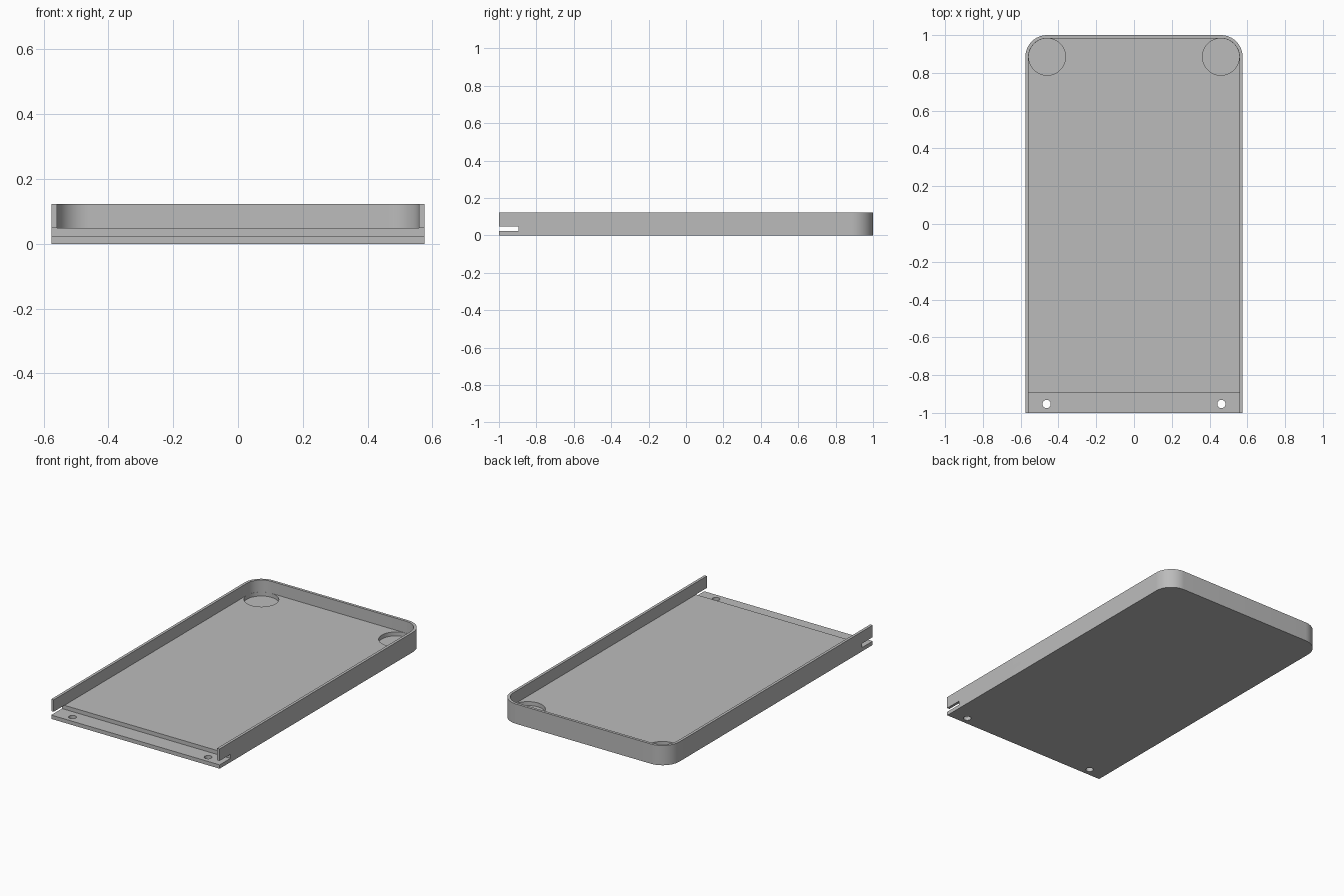
import bpy, bmesh
from math import sin, cos, pi

cube = bpy.data.objects.get("Cube")
if cube:
    bpy.data.objects.remove(cube, do_unlink=True)

HALF_X, HALF_Y, HEIGHT = 0.575, 1.0, 0.122
WALL, CORNER = 0.017, 0.115
FLOOR, LEDGE = 0.048, 0.0235
CX, CY = HALF_X - CORNER, HALF_Y - CORNER

grey = bpy.data.materials.new("light grey")
grey.use_nodes = True
colour = (0.5, 0.5, 0.5, 1)
grey.diffuse_color = colour
grey.node_tree.nodes["Principled BSDF"].inputs["Base Color"].default_value = colour


def arc(x, y, r, start, end, n):
    return [(x + r * cos(start + (end - start) * i / n),
             y + r * sin(start + (end - start) * i / n)) for i in range(n + 1)]


def tray_outline(r, front):
    """Square front corners, round back corners."""
    half = CX + r
    return ([(-half, front), (half, front)]
            + arc(CX, CY, r, 0, pi / 2, 16) + arc(-CX, CY, r, pi / 2, pi, 16))


def prism(name, outline, z0, z1, bevel=0):
    bm = bmesh.new()
    face = bm.faces.new([bm.verts.new((x, y, z0)) for x, y in outline])
    new = bmesh.ops.extrude_face_region(bm, geom=[face])["geom"]
    for v in new:
        if isinstance(v, bmesh.types.BMVert):
            v.co.z = z1
    bmesh.ops.recalc_face_normals(bm, faces=bm.faces)
    if bevel:
        # Round the top rim along the sides and back only
        rim = [e for e in bm.edges if all(v.co.z == z1 for v in e.verts)
               and any(v.co.y > -HALF_Y for v in e.verts)]
        bmesh.ops.bevel(bm, geom=rim, offset=bevel, segments=5,
                        profile=0.5, affect='EDGES')
    mesh = bpy.data.meshes.new(name)
    bm.to_mesh(mesh)
    bm.free()
    obj = bpy.data.objects.new(name, mesh)
    bpy.context.collection.objects.link(obj)
    mesh.materials.append(grey)
    return obj


tray = prism("tray", tray_outline(CORNER, -HALF_Y), 0, HEIGHT, bevel=0.014)

# Open cavity and the slot across the front
slot = [(-1, -1.2), (1, -1.2), (1, -0.895), (-1, -0.895)]
cutters = [prism("cavity", tray_outline(CORNER - WALL, -1.2), FLOOR, 0.3),
           prism("front_slot", slot, LEDGE, FLOOR + 0.0005)]

# Round corner pockets and front screw holes
for side in (-1, 1):
    pocket = arc(side * CX, CY, CORNER - WALL - 0.0005, 0, 2 * pi, 64)[:-1]
    hole = arc(side * 0.463, -0.953, 0.022, 0, 2 * pi, 32)[:-1]
    cutters += [prism("corner_pocket", pocket, LEDGE, 0.08),
                prism("screw_hole", hole, -0.1, 0.04)]

bpy.ops.object.select_all(action='DESELECT')
bpy.context.view_layer.objects.active = tray
tray.select_set(True)
for cutter in cutters:
    cutter.hide_render = True
    mod = tray.modifiers.new(cutter.name, 'BOOLEAN')
    mod.operation, mod.solver, mod.object = 'DIFFERENCE', 'EXACT', cutter
    bpy.ops.object.modifier_apply(modifier=mod.name)
    bpy.data.objects.remove(cutter, do_unlink=True)
bpy.ops.object.shade_smooth_by_angle(angle=pi / 6)
